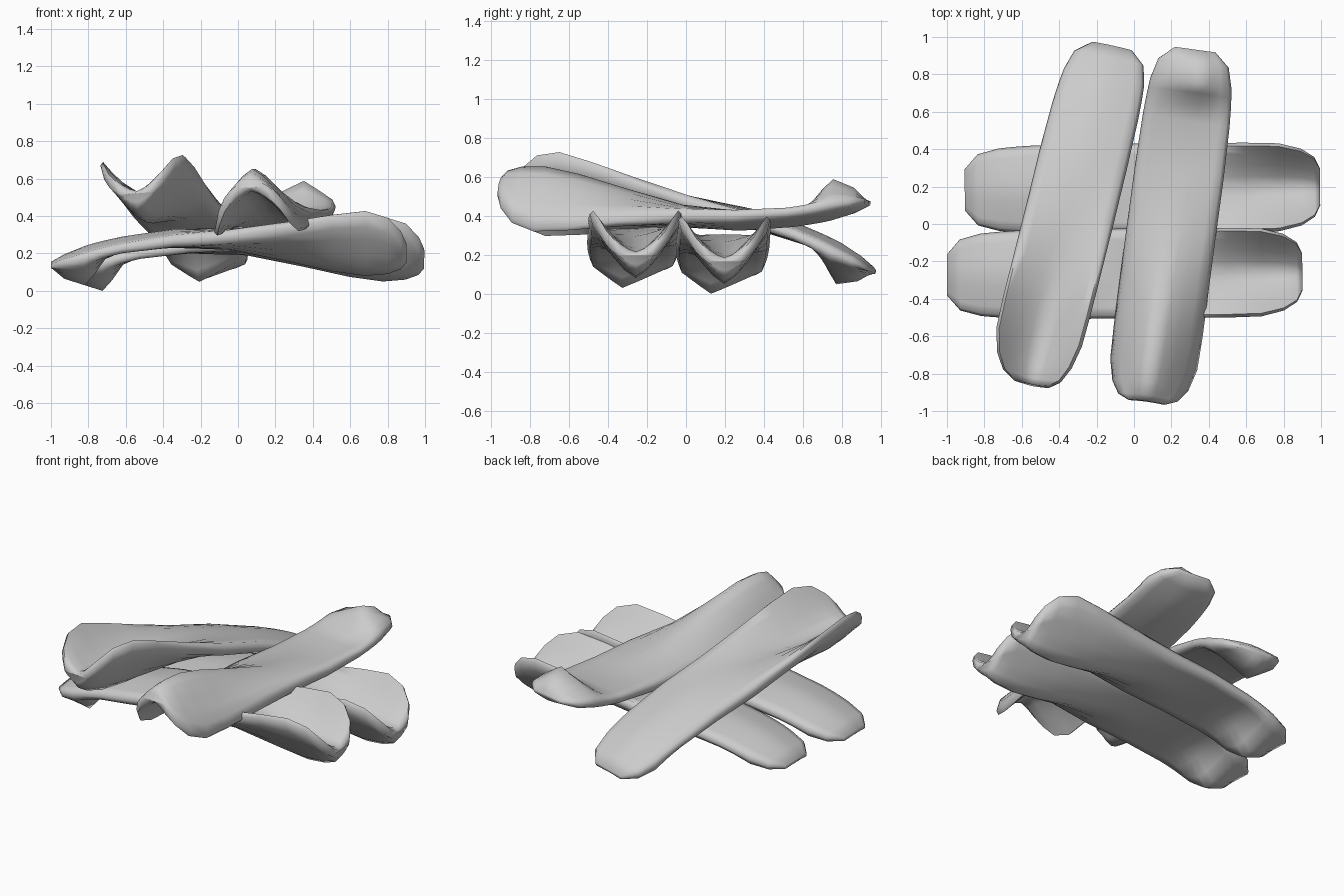
import bpy, bmesh
from math import radians
from mathutils import Matrix

cube = bpy.data.objects.get("Cube")
if cube:
    bpy.data.objects.remove(cube, do_unlink=True)

grey = bpy.data.materials.new("plain_grey")
grey.use_nodes = True
colour = (0.6, 0.6, 0.6, 1)
grey.diffuse_color = colour
grey.node_tree.nodes["Principled BSDF"].inputs["Base Color"].default_value = colour

# Stations along the strip, from the keeled end to the cupped end:
# position, half width, top centre, top edge, bottom centre, edge thickness
STATIONS = [
    (-0.95, 0.11, 0.155, 0.14, 0.125, 0.02),
    (-0.88, 0.19, 0.195, 0.17, 0.065, 0.04),
    (-0.77, 0.22, 0.24, 0.20, 0.03, 0.05),
    (-0.72, 0.225, 0.255, 0.215, 0.085, 0.05),
    (-0.66, 0.23, 0.27, 0.23, 0.17, 0.05),
    (-0.57, 0.235, 0.29, 0.25, 0.21, 0.05),
    (-0.30, 0.24, 0.33, 0.295, 0.23, 0.06),
    (0.0, 0.24, 0.335, 0.325, 0.22, 0.07),
    (0.3, 0.24, 0.295, 0.375, 0.16, 0.07),
    (0.55, 0.24, 0.235, 0.425, 0.105, 0.07),
    (0.73, 0.235, 0.215, 0.45, 0.08, 0.08),
    (0.85, 0.205, 0.21, 0.41, 0.09, 0.08),
    (0.92, 0.16, 0.215, 0.33, 0.115, 0.07),
    (0.95, 0.10, 0.20, 0.26, 0.15, 0.06),
]
ACROSS = [-0.93, -0.75, -0.5, -0.25, 0, 0.25, 0.5, 0.75, 0.93]


def section(u, half, top, top_edge, bottom, thick):
    """Closed cross-section: bottom left to right, then top right to left."""
    low_edge = top_edge - thick
    mid_edge = top_edge - thick / 2
    off = -0.25 if u < 0 else 0.0      # the keel sits a little to one side
    power = 1.05 if u < -0.6 else 1.4  # the keel is sharper than the cup
    ring = [(u, -half, mid_edge)]
    for s in ACROSS:
        t = (s - off) / (1 - off) if s > off else (off - s) / (1 + off)
        ring.append((u, s * half, bottom + (low_edge - bottom) * t ** power))
    ring.append((u, half, mid_edge))
    for s in reversed(ACROSS):
        ring.append((u, s * half, top + (top_edge - top) * abs(s) ** 1.45))
    return ring


def strip_mesh():
    bm = bmesh.new()
    rings = [[bm.verts.new(p) for p in section(*st)] for st in STATIONS]
    n = len(rings[0])
    for a, b in zip(rings, rings[1:]):
        for i in range(n):
            j = (i + 1) % n
            bm.faces.new((a[i], a[j], b[j], b[i]))
    bm.faces.new(rings[0])
    bm.faces.new(rings[-1])
    bmesh.ops.recalc_face_normals(bm, faces=bm.faces)
    mesh = bpy.data.meshes.new("strip")
    bm.to_mesh(mesh)
    bm.free()
    mesh.materials.append(grey)
    return mesh


def place(name, location, yaw=0, pitch=0, roll=0):
    mesh = strip_mesh()
    mesh.transform(Matrix.Translation(location)
                   @ Matrix.Rotation(radians(yaw), 4, "Z")
                   @ Matrix.Rotation(radians(-pitch), 4, "Y")
                   @ Matrix.Rotation(radians(roll), 4, "X"))
    obj = bpy.data.objects.new(name, mesh)
    bpy.context.collection.objects.link(obj)
    bpy.ops.object.select_all(action="DESELECT")
    obj.select_set(True)
    bpy.context.view_layer.objects.active = obj
    bpy.ops.object.shade_smooth_by_angle(angle=radians(75))


# Lower pair, side by side
place("lower_front_strip", (-0.05, -0.265, 0), yaw=0.5)
place("lower_back_strip", (0.045, 0.19, -0.03), yaw=0.5)

# Upper pair laid across; one is turned upside down
place("upper_right_strip", (-0.325, 0.015, 0.16), yaw=-103.2, pitch=10.2, roll=5)
place("upper_left_strip", (0.19, 0.005, 0.675), yaw=-98, pitch=4.5, roll=183)
